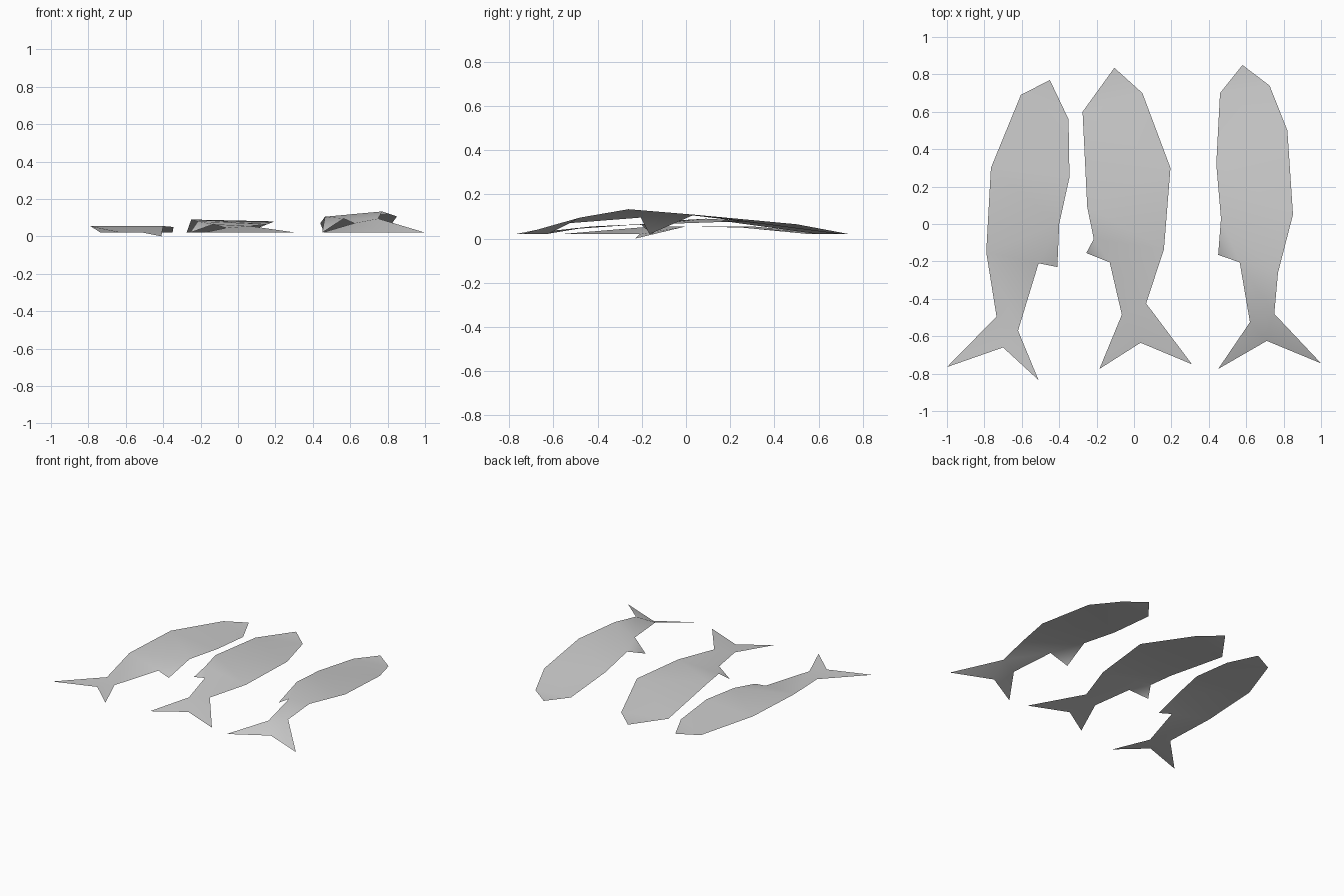
import bpy
import bmesh
import math

cube = bpy.data.objects.get("Cube")
if cube:
    bpy.data.objects.remove(cube, do_unlink=True)

# One pale grey for all three fish
grey = bpy.data.materials.new("pale_grey")
grey.use_nodes = True
color = (0.6, 0.6, 0.6, 1)
grey.diffuse_color = color
grey.node_tree.nodes["Principled BSDF"].inputs["Base Color"].default_value = color


def make_fish(name, nose, sections, fin, tail):
    """Thin curved sheet: nose, body strips between cross-sections, side fin, forked tail."""
    bm = bmesh.new()
    verts = {}

    def face(*points):
        # Repeated points collapse a quad into a triangle
        unique = list(dict.fromkeys(points))
        for p in unique:
            if p not in verts:
                verts[p] = bm.verts.new(p)
        if len(unique) > 2:
            f = bm.faces.new([verts[p] for p in unique])
            f.normal_update()
            if f.normal.z < 0:
                f.normal_flip()
            f.smooth = True

    # Head and body
    face(nose, *sections[0])
    for (left_a, right_a), (left_b, right_b) in zip(sections, sections[1:]):
        face(left_a, left_b, right_b, right_a)

    # Side fin
    face(*fin)

    # Forked tail
    left, right = sections[-1]
    left_tip, notch, right_tip = tail
    face(left, notch, right)
    face(left, left_tip, notch)
    face(right, notch, right_tip)

    mesh = bpy.data.meshes.new(name)
    bm.to_mesh(mesh)
    bm.free()
    mesh.materials.append(grey)
    obj = bpy.data.objects.new(name, mesh)
    bpy.context.collection.objects.link(obj)
    return obj


# Resting height of the flat heads and tails
low = 0.02

# Fish on the right side, fin towards +x
front, back = (-0.4, 0, 0.055), (-0.51, -0.21, low)
side = (-0.79, -0.15, 0.055)
make_fish(
    "right_fish", (-0.45, 0.77, low),
    [((-0.605, 0.69, low), (-0.35, 0.56, low)),
     ((-0.765, 0.3, 0.055), (-0.345, 0.25, 0.05)),
     (side, front),
     (side, back),
     ((-0.735, -0.495, low), (-0.62, -0.57, low))],
    (front, (-0.41, -0.23, 0), back),
    ((-1, -0.765, low), (-0.7, -0.66, low), (-0.51, -0.835, low)))

# Middle fish, fin towards -x
front, back = (-0.215, -0.08, 0.08), (-0.13, -0.205, 0.065)
side = (0.16, -0.135, 0.065)
make_fish(
    "middle_fish", (-0.105, 0.835, low),
    [((-0.275, 0.6, low), (0.045, 0.7, low)),
     ((-0.25, 0.09, 0.09), (0.195, 0.3, 0.08)),
     (front, side),
     (back, side),
     ((-0.065, -0.485, 0.045), (0.065, -0.425, 0.055))],
    (front, (-0.255, -0.155, low), back),
    ((-0.185, -0.775, low), (0.035, -0.635, low), (0.31, -0.75, low)))

# Fish on the left side, the most arched, fin towards -x
front, back = (0.465, 0.03, 0.105), (0.565, -0.205, 0.095)
make_fish(
    "left_fish", (0.58, 0.85, low),
    [((0.46, 0.7, low), (0.725, 0.74, low)),
     ((0.44, 0.32, 0.07), (0.82, 0.5, 0.065)),
     (front, (0.85, 0.05, 0.107)),
     (back, (0.77, -0.26, 0.133)),
     ((0.62, -0.525, 0.07), (0.75, -0.48, 0.095))],
    (front, (0.45, -0.165, low), back),
    ((0.45, -0.775, low), (0.71, -0.625, low), (1, -0.745, low)))
